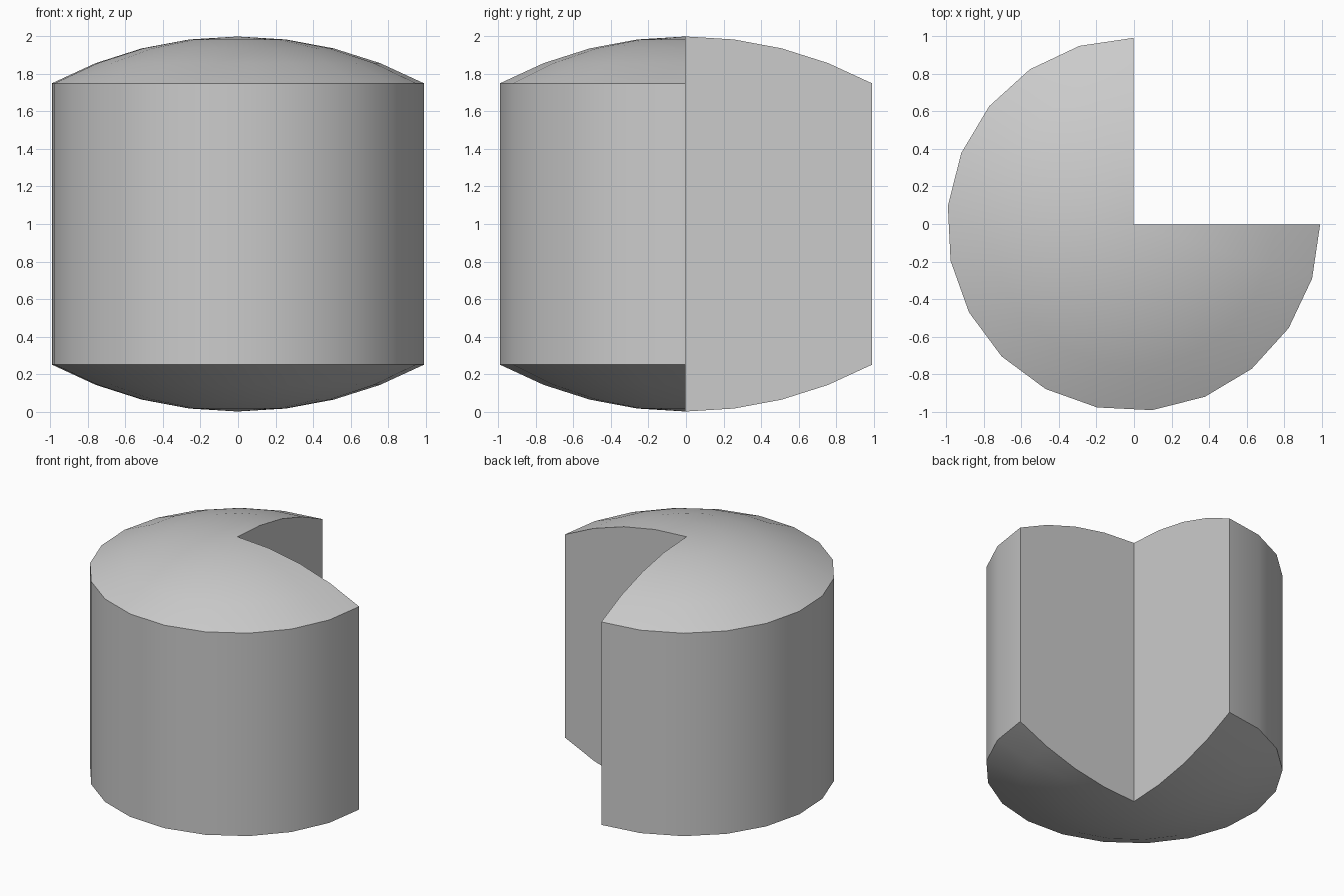
import bpy, bmesh, math
from mathutils import Matrix

if "Cube" in bpy.data.objects:
    bpy.data.objects.remove(bpy.data.objects["Cube"])

R, SAG, H = 0.995, 0.25, 2.0      # drum radius, dome height, total height
SEGS, DOME_SEGS = 16, 4
SPHERE = (R * R + SAG * SAG) / (2 * SAG)
HALF = math.asin(R / SPHERE)

# Half profile: lower dome arc, straight wall, upper dome arc
arc = [(SPHERE * math.sin(HALF * i / DOME_SEGS),
        SPHERE * (1 - math.cos(HALF * i / DOME_SEGS))) for i in range(DOME_SEGS + 1)]
profile = arc + [(r, H - z) for r, z in reversed(arc)]

# Sweep the profile three quarters of a turn, from +y round to +x
bm = bmesh.new()
verts = [bm.verts.new((0, r, z)) for r, z in profile]
edges = [bm.edges.new(pair) for pair in zip(verts, verts[1:])]
bmesh.ops.spin(bm, geom=verts + edges, cent=(0, 0, 0), axis=(0, 0, 1),
               angle=math.radians(270), steps=SEGS, use_duplicate=False)
bmesh.ops.remove_doubles(bm, verts=bm.verts[:], dist=1e-4)


# Flat walls closing the open quarter
def cut_wall(flat, out):
    wall = [v for v in bm.verts if abs(v.co[flat]) < 1e-4 and v.co[out] > -1e-4]
    bm.faces.new(sorted(wall, key=lambda v: v.co.z))


cut_wall(0, 1)
cut_wall(1, 0)
bmesh.ops.recalc_face_normals(bm, faces=bm.faces[:])

# Centre the footprint
xs = [v.co.x for v in bm.verts]
ys = [v.co.y for v in bm.verts]
bm.transform(Matrix.Translation((-(min(xs) + max(xs)) / 2, -(min(ys) + max(ys)) / 2, 0)))

mesh = bpy.data.meshes.new("domed_drum")
bm.to_mesh(mesh)
bm.free()
drum = bpy.data.objects.new("domed_drum", mesh)
bpy.context.collection.objects.link(drum)

# Smooth curved surfaces, crisp rims and cut edges
bpy.context.view_layer.objects.active = drum
drum.select_set(True)
bpy.ops.object.shade_smooth_by_angle(angle=math.radians(25))
